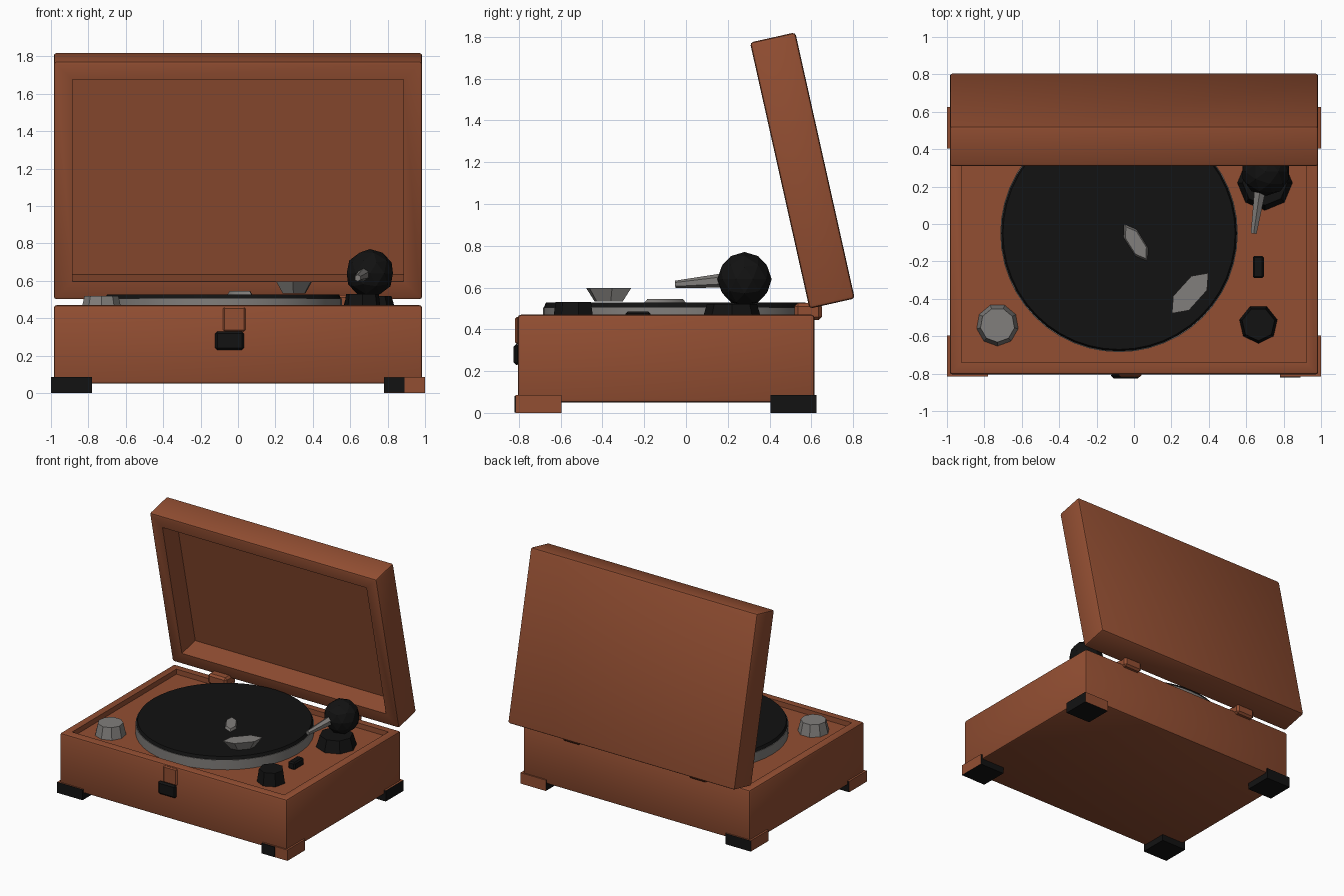
import bpy, bmesh
from math import radians, pi
from mathutils import Vector, Matrix

cube = bpy.data.objects.get("Cube")
if cube:
    bpy.data.objects.remove(cube, do_unlink=True)


def material(name, rgb):
    m = bpy.data.materials.new(name)
    m.use_nodes = True
    m.diffuse_color = (*rgb, 1)
    bsdf = m.node_tree.nodes["Principled BSDF"]
    bsdf.inputs["Base Color"].default_value = (*rgb, 1)
    bsdf.inputs["Roughness"].default_value = 0.8
    return m


BROWN = material("brown leather", (0.29, 0.077, 0.032))
BLACK = material("black", (0.006, 0.006, 0.006))
GREY = material("grey metal", (0.22, 0.21, 0.2))


def finish(bm, name, *mats, smooth=True):
    bmesh.ops.recalc_face_normals(bm, faces=bm.faces)
    mesh = bpy.data.meshes.new(name)
    bm.to_mesh(mesh)
    bm.free()
    for m in mats:
        mesh.materials.append(m)
    ob = bpy.data.objects.new(name, mesh)
    bpy.context.collection.objects.link(ob)
    if smooth:
        bpy.ops.object.select_all(action='DESELECT')
        ob.select_set(True)
        bpy.context.view_layer.objects.active = ob
        bpy.ops.object.shade_smooth_by_angle(angle=radians(35))
    return ob


def box_mesh(size):
    bm = bmesh.new()
    bmesh.ops.create_cube(bm, size=1, matrix=Matrix.Diagonal((*size, 1)))
    return bm


def box(name, size, loc, mat, turn=0, bevel=0.0):
    bm = box_mesh(size)
    if bevel:
        bmesh.ops.bevel(bm, geom=bm.edges[:], offset=bevel, segments=1, affect='EDGES')
    bm.transform(Matrix.Translation(loc) @ Matrix.Rotation(radians(turn), 4, 'Z'))
    return finish(bm, name, mat)


def tray(name, size, rim, depth, matrix):
    """Box with a recess sunk into its local top face and softened outer edges."""
    bm = box_mesh(size)
    outer = bm.edges[:]
    top = max(bm.faces, key=lambda f: f.calc_center_median().z)
    bmesh.ops.inset_individual(bm, faces=[top], thickness=rim)
    floor = bmesh.ops.extrude_discrete_faces(bm, faces=[top])["faces"][0]
    bmesh.ops.translate(bm, verts=floor.verts[:], vec=(0, 0, -depth))
    bmesh.ops.bevel(bm, geom=outer, offset=0.015, segments=2, affect='EDGES', profile=0.5)
    bm.transform(matrix)
    return finish(bm, name, BROWN)


def rod(name, r1, r2, start, end, mat, sides):
    """Cylinder or cone between two points."""
    start, end = Vector(start), Vector(end)
    axis = end - start
    bm = bmesh.new()
    bmesh.ops.create_cone(bm, cap_ends=True, segments=sides, radius1=r1, radius2=r2,
                          depth=axis.length)
    bm.transform(Matrix.Translation((start + end) / 2)
                 @ axis.to_track_quat('Z', 'Y').to_matrix().to_4x4())
    return finish(bm, name, mat)


def disc(name, radius, x, y, z0, z1, mat, sides, taper=1.0):
    return rod(name, radius, radius * taper, (x, y, z0), (x, y, z1), mat, sides)


# Case and the open lid leaning over it
tray("case", (1.97, 1.42, 0.42), 0.09, 0.04, Matrix.Translation((0, -0.095, 0.26)))
tray("lid", (1.97, 1.305, 0.222), 0.14, 0.17,
     Matrix.Translation((0, 0.557, 1.16)) @ Matrix.Rotation(radians(102.6), 4, 'X'))
for side, x in (("right", -0.55), ("left", 0.55)):
    box(side + "_hinge", (0.16, 0.13, 0.08), (x, 0.585, 0.485), BROWN, bevel=0.015)


# Corner feet: black undersides, inner faces and one painted outer face
def foot(name, sx, sy, painted):
    bm = box_mesh((0.22, 0.22, 0.085))
    bm.normal_update()
    cx, cy = sx * 0.89, -0.095 + sy * 0.61
    outward = [Vector((sx, 0, 0)), Vector((0, sy, 0)), Vector((0, 0, 1))]
    for f in bm.faces:
        brown = any(f.normal.dot(d) > 0.9 for d in outward)
        if painted is not None and f.normal.dot(Vector(painted)) > 0.9:
            brown = False
        f.material_index = 0 if brown else 1
    bm.transform(Matrix.Translation((cx, cy, 0.0425)))
    finish(bm, name, BROWN, BLACK)


foot("front_right_foot", -1, -1, (0, -1, 0))
foot("front_left_foot", 1, -1, None)
foot("back_right_foot", -1, 1, (0, 1, 0))
foot("back_left_foot", 1, 1, (1, 0, 0))
box("front_left_foot_patch", (0.11, 0.008, 0.08), (0.835, -0.816, 0.042), BLACK)

# Front latch
box("latch_strap", (0.12, 0.02, 0.13), (-0.02, -0.808, 0.395), BROWN, bevel=0.008)
box("latch", (0.155, 0.03, 0.1), (-0.045, -0.81, 0.28), BLACK, bevel=0.012)

# Platter, disc and spindle
disc("platter", 0.635, -0.08, -0.05, 0.42, 0.505, GREY, 48)
disc("record", 0.63, -0.08, -0.05, 0.505, 0.528, BLACK, 48, 0.985)
bm = bmesh.new()
bmesh.ops.create_cone(bm, cap_ends=True, segments=6, radius1=0.12, radius2=0.1, depth=0.02,
                      matrix=Matrix.Diagonal((0.4, 1, 1, 1)))
bm.transform(Matrix.Translation((0.01, -0.1, 0.535)) @ Matrix.Rotation(radians(32), 4, 'Z'))
finish(bm, "spindle_cap", GREY)

# Tone arm: round pivot on a pedestal, stub of the arm, and the head over the disc
disc("pivot_pedestal", 0.15, 0.7, 0.22, 0.42, 0.52, BLACK, 8, 0.8)
bm = bmesh.new()
bmesh.ops.create_icosphere(bm, subdivisions=2, radius=0.13)
bm.transform(Matrix.Translation((0.705, 0.28, 0.64)))
finish(bm, "pivot_ball", BLACK, smooth=False)
rod("tone_arm", 0.035, 0.018, (0.675, 0.19, 0.635), (0.64, -0.05, 0.615), GREY, 6)
bm = bmesh.new()
bmesh.ops.create_cone(bm, cap_ends=True, segments=6, radius1=0.09, radius2=0.145, depth=0.065,
                      matrix=Matrix.Diagonal((0.45, 1, 1, 1)))
bm.transform(Matrix.Translation((0.3, -0.37, 0.565)) @ Matrix.Rotation(radians(-42), 4, 'Z'))
finish(bm, "arm_head", GREY)

# Deck controls
disc("grey_dial", 0.115, -0.73, -0.54, 0.42, 0.52, GREY, 9, 0.8)
disc("black_dial", 0.105, 0.665, -0.535, 0.42, 0.53, BLACK, 7, 0.85)
box("switch", (0.06, 0.12, 0.06), (0.665, -0.23, 0.455), BLACK, bevel=0.01)
